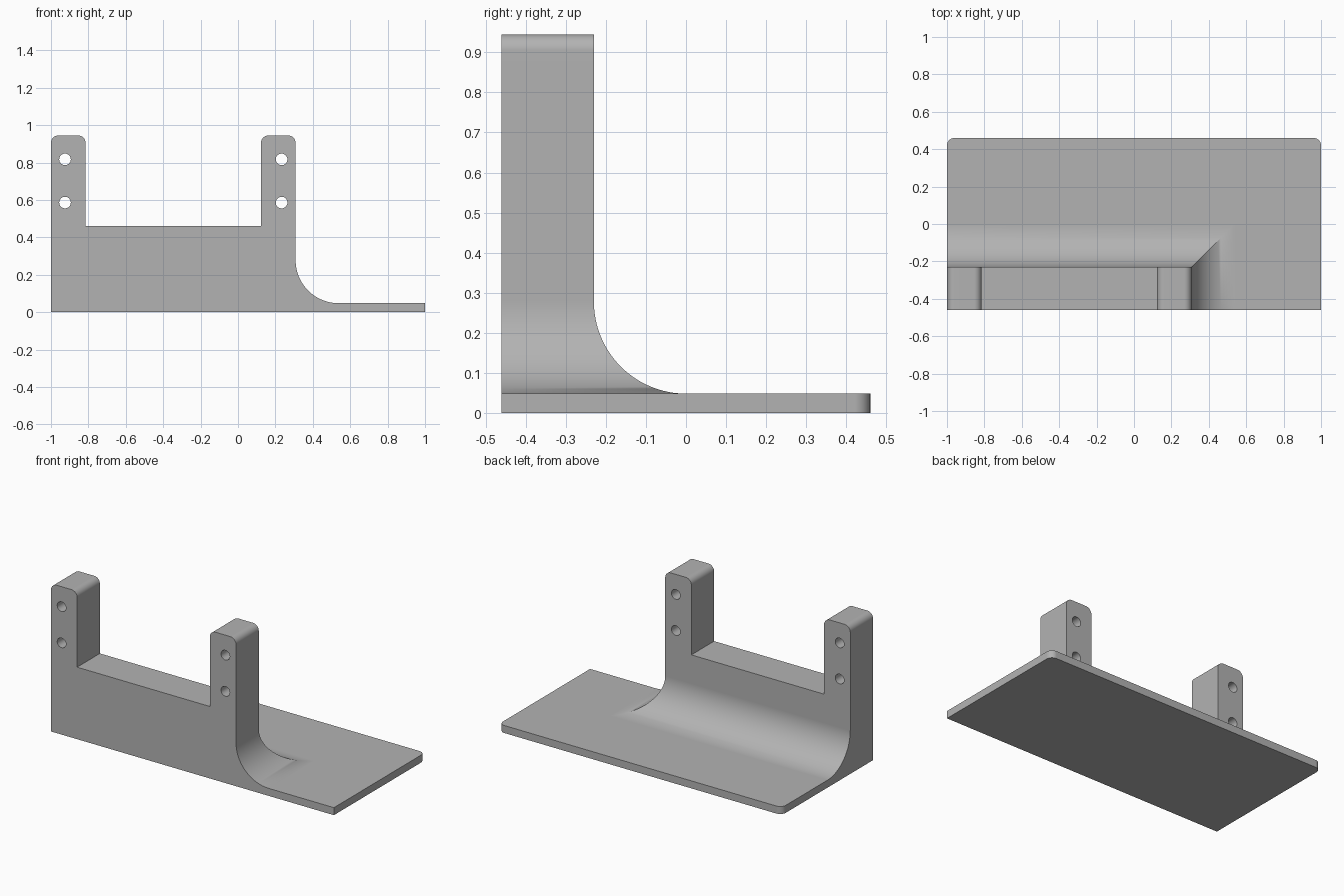
import bpy
import bmesh
from math import cos, sin, pi, radians
from mathutils import Vector

cube = bpy.data.objects.get("Cube")
if cube:
    bpy.data.objects.remove(cube, do_unlink=True)

# Main dimensions
HALF_Y, WALL_BACK, PLATE_TOP = 0.46, -0.23, 0.048
WALL_TOP, POST_TOP, POST_W, END_X = 0.46, 0.945, 0.185, 0.308
FILLET, ROUND = 0.23, 0.04

grey = bpy.data.materials.new("plain grey")
grey.use_nodes = True
grey.diffuse_color = (0.45, 0.45, 0.45, 1)
grey.node_tree.nodes["Principled BSDF"].inputs["Base Color"].default_value = grey.diffuse_color


def arc(cx, cy, r, start, end, n):
    """Points on an arc, angles in degrees."""
    angles = [radians(start + (end - start) * i / n) for i in range(n + 1)]
    return [(cx + r * cos(a), cy + r * sin(a)) for a in angles]


def prism(name, outline, place, direction):
    """Extrude a flat outline, placed in space by a function."""
    bm = bmesh.new()
    face = bm.faces.new([bm.verts.new(place(u, v)) for u, v in outline])
    out = bmesh.ops.extrude_face_region(bm, geom=[face])
    verts = [g for g in out["geom"] if isinstance(g, bmesh.types.BMVert)]
    bmesh.ops.translate(bm, verts=verts, vec=Vector(direction))
    bmesh.ops.recalc_face_normals(bm, faces=bm.faces[:])
    mesh = bpy.data.meshes.new(name)
    bm.to_mesh(mesh)
    bm.free()
    mesh.materials.append(grey)
    ob = bpy.data.objects.new(name, mesh)
    bpy.context.collection.objects.link(ob)
    return ob


def cut(target, tool, operation):
    """Apply a boolean and discard the tool."""
    mod = target.modifiers.new("cut", "BOOLEAN")
    mod.operation, mod.solver, mod.object = operation, "EXACT", tool
    bpy.context.view_layer.objects.active = target
    bpy.ops.object.modifier_apply(modifier=mod.name)
    bpy.data.objects.remove(tool, do_unlink=True)


def post(left):
    """Upright with rounded top corners, drawn from left to right."""
    right, z = left + POST_W, POST_TOP - ROUND
    return (arc(left + ROUND, z, ROUND, 180, 90, 8)
            + arc(right - ROUND, z, ROUND, 90, 0, 8))


# Front profile: plate, wall, two posts and the end fillet
inner = END_X - POST_W
front = ([(-1, 0)] + post(-1) + [(-1 + POST_W, WALL_TOP), (inner, WALL_TOP)] + post(inner)
         + arc(END_X + FILLET, PLATE_TOP + FILLET, FILLET, 180, 270, 24)
         + [(1, PLATE_TOP), (1, 0)])
bracket = prism("bracket", front, lambda u, v: (u, -HALF_Y, v), (0, 2 * HALF_Y, 0))

# Side profile trims the wall depth; the two fillets meet in a mitre
side = ([(-1, -1), (-1, 2), (WALL_BACK, 2)]
        + arc(WALL_BACK + FILLET, PLATE_TOP + FILLET, FILLET, 180, 270, 24)
        + [(1, PLATE_TOP), (1, -1)])
cut(bracket, prism("side_trim", side, lambda u, v: (-2, u, v), (4, 0, 0)), "INTERSECT")

# Plan profile rounds the back corners of the plate
plan = ([(-1, -1)] + arc(-1 + ROUND, HALF_Y - ROUND, ROUND, 180, 90, 8)
        + arc(1 - ROUND, HALF_Y - ROUND, ROUND, 90, 0, 8) + [(1, -1)])
cut(bracket, prism("plan_trim", plan, lambda u, v: (u, v, -1), (0, 0, 3)), "INTERSECT")

# Screw holes through both posts
for x in (-0.925, 0.233):
    for z in (0.586, 0.817):
        circle = arc(x, z, 0.031, 0, 360, 32)[:-1]
        cut(bracket, prism("hole", circle, lambda u, v: (u, -1, v), (0, 2, 0)), "DIFFERENCE")

# Tidy the mesh and shade the curves smoothly
bm = bmesh.new()
bm.from_mesh(bracket.data)
bmesh.ops.remove_doubles(bm, verts=bm.verts[:], dist=0.0002)
bmesh.ops.dissolve_limit(bm, angle_limit=radians(0.3), verts=bm.verts[:], edges=bm.edges[:])
bm.to_mesh(bracket.data)
bm.free()
bpy.ops.object.select_all(action="DESELECT")
bracket.select_set(True)
bpy.context.view_layer.objects.active = bracket
bpy.ops.object.shade_smooth_by_angle(angle=radians(25))
normals = bracket.modifiers.new("even_shading", "WEIGHTED_NORMAL")
normals.keep_sharp = True
